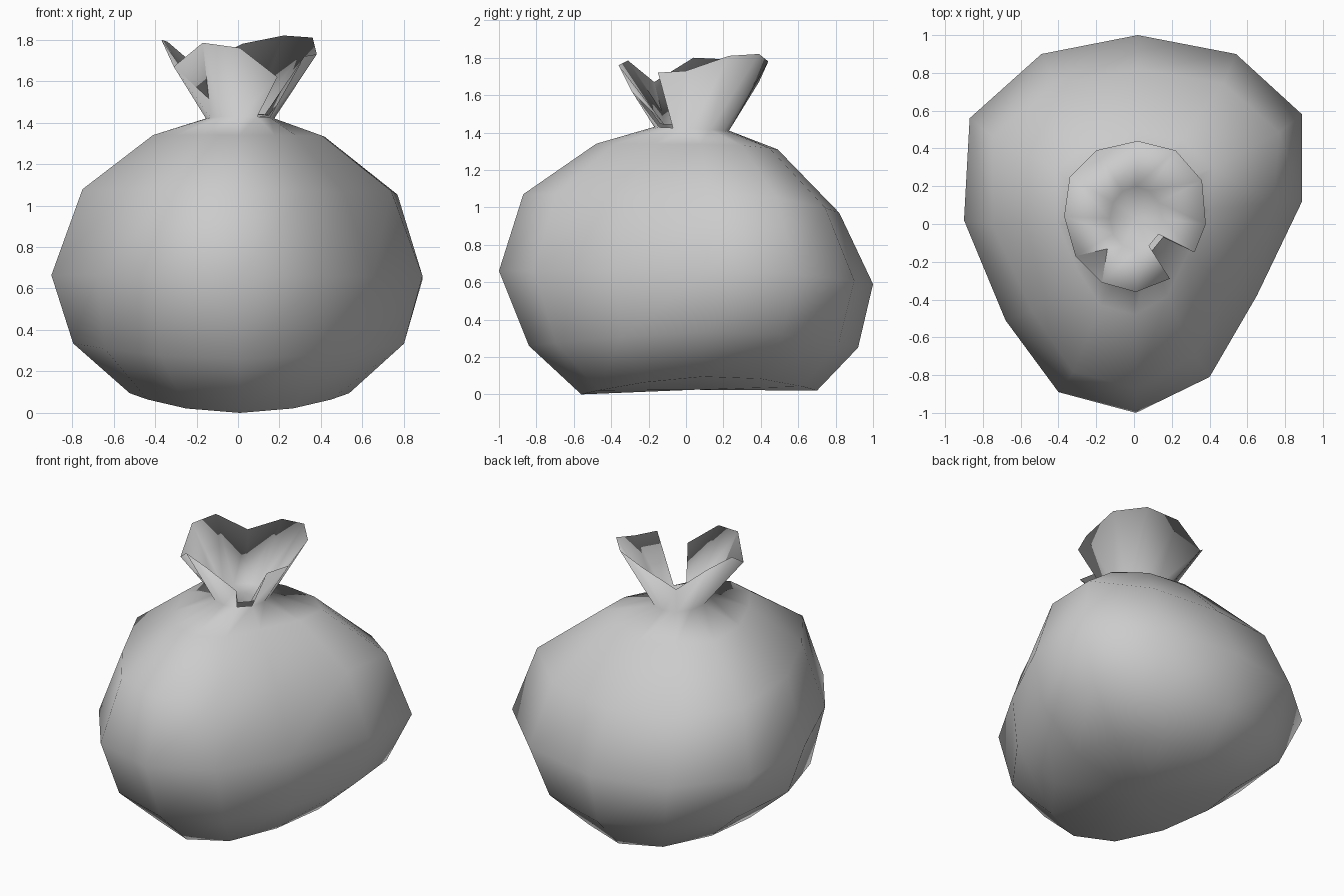
import bpy, math

N = 12
# Plan outline of the widest part, clockwise from the back
OUTLINE = [(0.02, 1.0), (0.54, 0.9), (0.89, 0.58), (0.89, 0.12), (0.65, -0.38), (0.40, -0.81),
           (0.01, -1.0), (-0.40, -0.89), (-0.68, -0.51), (-0.90, 0.02), (-0.87, 0.56), (-0.49, 0.9)]
# Body levels: half width, front y, back y, front z, back z, side lift, roundness
# (negative roundness narrows the front and widens the back)
LEVELS = [(0.53, -0.56, 0.70, 0.00, 0.02, 0.085, 0.75),
          (0.80, -0.84, 0.92, 0.26, 0.25, 0.080, 0.5),
          (0.90, -1.00, 1.00, 0.66, 0.59, 0.040, 0.0),
          (0.75, -0.87, 0.82, 1.07, 0.97, 0.060, -0.3),
          (0.41, -0.48, 0.49, 1.34, 1.31, 0.015, -0.25),
          (0.165, -0.17, 0.23, 1.43, 1.41, 0.0, 1.0)]
# Wavy open mouth, same order as the outline
RIM = [(0.02, 0.44, 1.78), (0.22, 0.39, 1.82), (0.36, 0.23, 1.81), (0.38, 0.0, 1.73),
       (0.32, -0.15, 1.72), (0.19, -0.29, 1.62), (0.01, -0.36, 1.76), (-0.17, -0.31, 1.785),
       (-0.31, -0.17, 1.67), (-0.37, 0.04, 1.80), (-0.34, 0.25, 1.79), (-0.20, 0.39, 1.67)]
SLIT = 4  # mouth segment left open at the front right


def level_ring(half, yf, yb, zf, zb, lift, roundness):
    ring = []
    for i, (ox, oy) in enumerate(OUTLINE):
        a = 2 * math.pi * i / N
        u = ox / 0.9 * (1 - roundness) + math.sin(a) * roundness
        v = oy * (1 - roundness) + math.cos(a) * roundness
        t = (v + 1) / 2
        ring.append((u * half + 0.01 * max(roundness, 0), yf + (yb - yf) * t,
                     zf + (zb - zf) * t + lift * u * u))
    return ring


rings = [level_ring(*lv) for lv in LEVELS]
# Inner lining of the mouth, sinking into the closed neck
lining = [(0.01 + (x - 0.01) * 0.84, 0.03 + (y - 0.03) * 0.84, z + 0.015) for x, y, z in rings[-1]]
rings += [RIM, lining]

# Sack: body, neck, flared mouth and lining as one skin
verts = [p for r in rings for p in r]
faces = []
for k in range(len(rings) - 1):
    for i in range(N):
        j = (i + 1) % N
        if k >= len(LEVELS) - 1 and i == SLIT:
            continue
        faces.append((k * N + j, k * N + i, (k + 1) * N + i, (k + 1) * N + j))

# Underside and throat centre
under = len(verts)
top = (len(rings) - 1) * N
verts += [(0.0, 0.05, 0.025), (0.01, 0.03, 1.44)]
for i in range(N):
    j = (i + 1) % N
    faces.append((i, j, under))
    faces.append((top + j, top + i, under + 1))

mesh = bpy.data.meshes.new("sack")
mesh.from_pydata(verts, [], faces)
mesh.polygons.foreach_set("use_smooth", [True] * len(mesh.polygons))
mesh.update()
sack = bpy.data.objects.new("sack", mesh)
bpy.context.collection.objects.link(sack)
